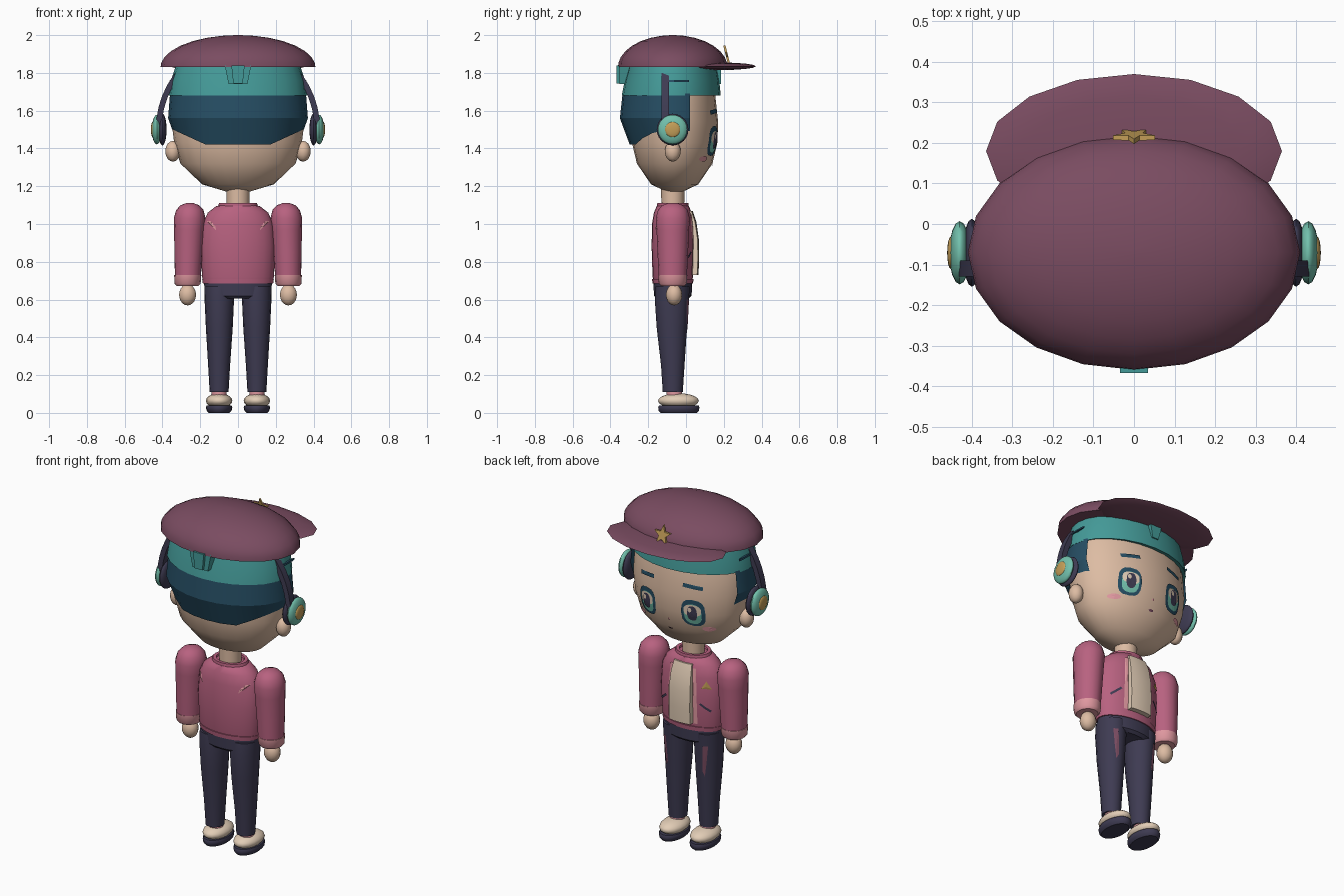
import bpy, bmesh, math
from mathutils import Vector, Matrix
from mathutils.bvhtree import BVHTree

if "Cube" in bpy.data.objects:
    bpy.data.objects.remove(bpy.data.objects["Cube"])


def material(name, r, g, b):
    m = bpy.data.materials.new(name)
    lin = lambda c: ((c / 255 + 0.055) / 1.055) ** 2.4
    m.diffuse_color = (lin(r), lin(g), lin(b), 1)
    m.use_nodes = True
    m.node_tree.nodes["Principled BSDF"].inputs["Base Color"].default_value = m.diffuse_color
    return m


PLUM = material("plum", 122, 76, 97)
PINK = material("jacket_pink", 184, 98, 128)
NAVY = material("navy", 62, 59, 82)
TEAL = material("teal", 68, 154, 152)
BLUE = material("hair_blue", 38, 78, 100)
SKIN = material("skin", 221, 188, 163)
CREAM = material("cream", 226, 205, 182)
ROSE = material("light_rose", 224, 152, 160)
GOLD = material("gold", 196, 158, 88)
MINT = material("mint", 114, 192, 172)


def finish(bm, name, mat, smooth=40):
    bmesh.ops.recalc_face_normals(bm, faces=bm.faces)
    me = bpy.data.meshes.new(name)
    bm.to_mesh(me)
    bm.free()
    ob = bpy.data.objects.new(name, me)
    bpy.context.collection.objects.link(ob)
    me.materials.append(mat)
    if smooth:
        bpy.ops.object.select_all(action='DESELECT')
        ob.select_set(True)
        bpy.context.view_layer.objects.active = ob
        bpy.ops.object.shade_smooth_by_angle(angle=math.radians(smooth))
    return ob


def loft(name, rings, mat, segs=20, caps=True, edit=None, smooth=40):
    """Skin of horizontal ellipses, each ring (cx, cy, z, rx, ry)."""
    bm = bmesh.new()
    loops = []
    for cx, cy, z, rx, ry in rings:
        loops.append([bm.verts.new((cx + rx * math.cos(t), cy + ry * math.sin(t), z))
                      for t in (2 * math.pi * i / segs for i in range(segs))])
    for a, b in zip(loops, loops[1:]):
        for i in range(segs):
            j = (i + 1) % segs
            bm.faces.new((a[i], a[j], b[j], b[i]))
    if caps:
        bm.faces.new(loops[0])
        bm.faces.new(loops[-1])
    if edit:
        edit(bm, loops)
    return finish(bm, name, mat, smooth)


def ball(name, loc, size, mat, u=16, v=10, smooth=50):
    bm = bmesh.new()
    bmesh.ops.create_uvsphere(bm, u_segments=u, v_segments=v, radius=1,
                              matrix=Matrix.Translation(loc) @ Matrix.Diagonal((*size, 1)))
    return finish(bm, name, mat, smooth)


def prism(name, pts, y0, y1, mat, lean=0):
    """Outline in x,z pushed along y; lean tips the top backwards."""
    bm = bmesh.new()
    zm = min(p[1] for p in pts)
    a, b = ([bm.verts.new((x, y - lean * (z - zm), z)) for x, z in pts] for y in (y0, y1))
    bm.faces.new(a)
    bm.faces.new(b)
    for i in range(len(pts)):
        j = (i + 1) % len(pts)
        bm.faces.new((a[i], a[j], b[j], b[i]))
    return finish(bm, name, mat, 0)


def decal(name, target, pts, mat, off=0.005, side=1):
    """Thin patch laid on the front (side 1) or back (side -1) of a part."""
    bm = bmesh.new()
    src = bmesh.new()
    src.from_mesh(target.data)
    tree = BVHTree.FromBMesh(src)
    mid = Vector((sum(p[0] for p in pts) / len(pts), sum(p[1] for p in pts) / len(pts)))

    def put(x, z):
        hit = tree.ray_cast(Vector((x, 2 * side, z)), Vector((0, -side, 0)))[0]
        return bm.verts.new((x, (hit.y if hit else 0) + side * off, z))
    c = put(*mid)
    rows = [[put(*(mid.lerp(Vector(p), f))) for p in pts] for f in (0.5, 1)]
    for i in range(len(pts)):
        j = (i + 1) % len(pts)
        bm.faces.new((c, rows[0][i], rows[0][j]))
        bm.faces.new((rows[0][i], rows[1][i], rows[1][j], rows[0][j]))
    bmesh.ops.recalc_face_normals(bm, faces=bm.faces)
    if sum(f.normal.y for f in bm.faces) * side < 0:
        bmesh.ops.reverse_faces(bm, faces=bm.faces)
    src.free()
    me = bpy.data.meshes.new(name)
    bm.to_mesh(me)
    bm.free()
    me.materials.append(mat)
    ob = bpy.data.objects.new(name, me)
    bpy.context.collection.objects.link(ob)
    return ob


def oval(x, z, rx, rz, n=16, p=1.0):
    sp = lambda v: math.copysign(abs(v) ** p, v)
    return [(x + rx * sp(math.cos(2 * math.pi * i / n)),
             z + rz * sp(math.sin(2 * math.pi * i / n))) for i in range(n)]


def bar(x, z, w, h, deg):
    c, s = math.cos(math.radians(deg)), math.sin(math.radians(deg))
    return [(x + u * c - v * s, z + u * s + v * c)
            for u, v in ((-w, -h), (0, -h), (w, -h), (w, h), (0, h), (-w, h))]


# Head, neck and ears
Y = -0.07
head = loft("head", [(0, -0.06, 1.165, .04, .03), (0, -0.06, 1.21, .19, .125), (0, -0.06, 1.32, .305, .2),
                     (0, -0.06, 1.43, .338, .226), (0, -0.06, 1.54, .352, .23), (0, -0.06, 1.68, .345, .215),
                     (0, -0.06, 1.83, .3, .18)], SKIN, 24)
loft("neck", [(0, Y, 1.06, .06, .06), (0, Y, 1.21, .062, .062)], SKIN, 16)


# Back hair, cut away over the face and raised toward the temples
def trim(bm, loops):
    for v in loops[0]:
        v.co.z += .08 * max(0, (abs(v.co.x) - .17) / .175)
    bmesh.ops.bisect_plane(bm, geom=bm.verts[:] + bm.edges[:] + bm.faces[:],
                           plane_co=(0, .02, 0), plane_no=(0, 1, 0), clear_outer=True)


loft("back_hair", [(0, -.06, 1.42, .349, .238), (0, -.07, 1.56, .37, .28), (0, -.07, 1.69, .36, .266)],
     BLUE, 24, False, trim, 20)
band = loft("hair_band", [(0, -.075, 1.70, .32, .2), (0, -.078, 1.68, .365, .262), (0, -.074, 1.76, .355, .25),
                          (0, -.07, 1.84, .328, .232)], TEAL, 24)
prism("back_tuft", [(-.07, 1.84), (-.05, 1.74), (.05, 1.74), (.07, 1.84)], -.29, -.352, TEAL, -.0)
prism("back_tuft_tip", [(-.035, 1.84), (-.025, 1.745), (.025, 1.745), (.035, 1.84)], -.34, -.368, TEAL)
prism("front_tuft", [(-.04, 1.83), (-.015, 1.74), (.025, 1.74), (.04, 1.83)], .13, .185, TEAL)

# Cap: domed crown, peak and star badge
dome = [(0, Y, 1.83 + .17 * math.sin(a), .41 * math.cos(a), .29 * math.cos(a))
        for a in (math.radians(d) for d in (0, 8, 18, 30, 42, 54, 66, 78, 88))]
loft("cap_crown", dome, PLUM, 20)
ball("cap_peak", (0, .18, 1.835), (.365, .19, .02), PLUM, 16, 8)
star = [((.054, .023)[i % 2] * math.sin(i * math.pi / 5), 1.89 + (.054, .023)[i % 2] * math.cos(i * math.pi / 5))
        for i in range(10)]
prism("cap_star", star, .222, .234, GOLD, .25)

# Headphone arch
bm = bmesh.new()
prev = None
for i in range(25):
    t = math.pi * i / 24
    ring = [bm.verts.new(((.42 + d) * math.cos(t), -.11 + w, 1.5 + (.45 + d) * math.sin(t)))
            for d, w in ((-.015, -.02), (.015, -.02), (.015, .02), (-.015, .02))]
    if prev:
        for k in range(4):
            bm.faces.new((prev[k], prev[(k + 1) % 4], ring[(k + 1) % 4], ring[k]))
    prev = ring
finish(bm, "headphone_arch", NAVY, 30)

# Face: eyes, brows, cheeks, nose, mouth
for s in (-1, 1):
    x = s * .147
    decal("eye_rim", head, oval(x, 1.44, .064, .08, 16, .7), BLUE, .006)
    decal("eye_iris", head, oval(x, 1.435, .047, .06, 16, .75), MINT, .009)
    decal("eye_white", head, oval(x, 1.458, .047, .034, 16, .75), CREAM, .011)
    decal("eye_pupil", head, oval(x, 1.442, .027, .044, 16, .8), NAVY, .013)
    decal("eye_glint", head, oval(x + .012, 1.462, .011, .014, 8), CREAM, .015)
    decal("brow", head, bar(x, 1.595, .054, .011, -s * 6), BLUE, .007)
    decal("cheek", head, oval(s * .215, 1.345, .032, .015, 12), ROSE, .006)
decal("nose", head, oval(0, 1.375, .008, .007, 6), ROSE, .006)
decal("mouth", head, oval(0, 1.315, .016, .006, 8), PLUM, .006)

# Jacket body, collar and hem
torso = loft("jacket", [(0, Y, .69, .182, .1), (0, Y, .72, .19, .107), (0, Y, .88, .197, .112),
                        (0, Y, 1.0, .188, .11), (0, Y, 1.06, .16, .1), (0, Y, 1.095, .115, .085),
                        (0, Y, 1.1, .09, .075)], PINK, 24)
loft("collar", [(0, Y, 1.08, .11, .085), (0, Y, 1.112, .1, .082), (0, Y, 1.112, .08, .066),
                (0, Y, 1.08, .075, .06)], PINK, 20, False)
loft("hem", [(0, Y, .685, .186, .107), (0, Y, .71, .19, .11)], PINK, 24)

# Shirt panel with jacket edging
bm = bmesh.new()
cols = [[bm.verts.new((x * w, y - 1.5 * x * x, z)) for x in (-.068, -.04, 0, .04, .068)]
        for z, y, w in ((.73, .066, 1), (.82, .07, 1), (.92, .068, 1), (1.01, .055, .95), (1.07, .035, .85))]
for a, b in zip(cols, cols[1:]):
    for i in range(4):
        bm.faces.new((a[i], a[i + 1], b[i + 1], b[i]))
res = bmesh.ops.extrude_face_region(bm, geom=bm.faces[:], use_keep_orig=True)
for v in res["geom"]:
    if isinstance(v, bmesh.types.BMVert):
        v.co.y -= .05
finish(bm, "shirt_panel", CREAM, 35)
for s in (-1, 1):
    decal("jacket_edge", torso, [(s * .07, .73), (s * .095, .73), (s * .092, .9), (s * .082, 1.05),
                                 (s * .062, 1.05), (s * .07, .9)], ROSE, .006)
    decal("pocket_slit", torso, bar(s * .135, .83, .034, .006, -s * 40), NAVY, .006)
    decal("back_stripe", torso, [(s * .115, .965), (s * .135, .985), (s * .165, 1.015), (s * .145, 1.015),
                                 (s * .12, .985)], ROSE, .006, -1)
decal("badge", torso, [(-.165, .94), (-.115, .94), (-.14, .985)], GOLD, .008)

# Trousers seat
loft("trouser_waist", [(0, Y, .605, .145, .085), (0, Y, .62, .175, .1), (0, Y, .695, .18, .102)], NAVY, 24)

# Paired parts
for s in (-1, 1):
    side = "right" if s > 0 else "left"
    # ears and headphone cups
    ball(side + "_ear", (s * .345, Y, 1.385), (.04, .042, .055), SKIN, 12, 8)
    for part, x, r, d, mat in (("cushion", .4, .084, .022, NAVY), ("cup", .43, .078, .026, MINT),
                               ("cup_cap", .452, .04, .009, GOLD)):
        ball(f"{side}_{part}", (s * x, -.075 + .004, 1.5), (d, r, r), mat, 16, 12)
    loft(side + "_hair_streak", [(s * .357, -.045, 1.752, .006, .06), (s * .355, -.045, 1.762, .006, .06)], BLUE, 8)
    # arm
    sleeve = [(.255, 1.112, .015), (.255, 1.1, .048), (.255, 1.075, .072), (.256, 1.03, .084), (.258, .97, .08),
              (.262, .85, .075), (.266, .69, .067)]
    loft(side + "_sleeve", [(s * x, Y, z, r, r + .006) for x, z, r in sleeve], PINK, 16)
    loft(side + "_cuff", [(s * .267, Y, .672, .058, .062), (s * .267, Y, .685, .069, .074),
                          (s * .266, Y, .73, .072, .077)], ROSE, 16)
    ball(side + "_hand", (s * .267, -.063, .625), (.046, .043, .056), SKIN, 14, 10)
    # leg, sock and shoe
    leg = loft(side + "_trouser_leg", [(s * .1, -.07, .11, .05, .053), (s * .1, -.07, .25, .058, .062),
                                       (s * .099, -.075, .45, .071, .08), (s * .099, -.075, .6, .078, .09),
                                       (s * .1, -.07, .67, .078, .09)], NAVY, 16)
    decal(side + "_trouser_trim", leg, [(s * .12, .6), (s * .145, .6), (s * .135, .5), (s * .125, .42),
                                        (s * .112, .45)], PLUM, .006)
    loft(side + "_sock", [(s * .1, -.06, .07, .04, .042), (s * .1, -.062, .125, .04, .042)], ROSE, 14)
    ball(side + "_shoe", (s * .1, -.04, .064), (.07, .108, .04), CREAM, 16, 10)
    loft(side + "_sole", [(s * .1, -.038, 0, .055, .095), (s * .1, -.038, .012, .066, .107),
                          (s * .1, -.038, .03, .07, .109), (s * .1, -.038, .04, .066, .105)], NAVY, 20)
